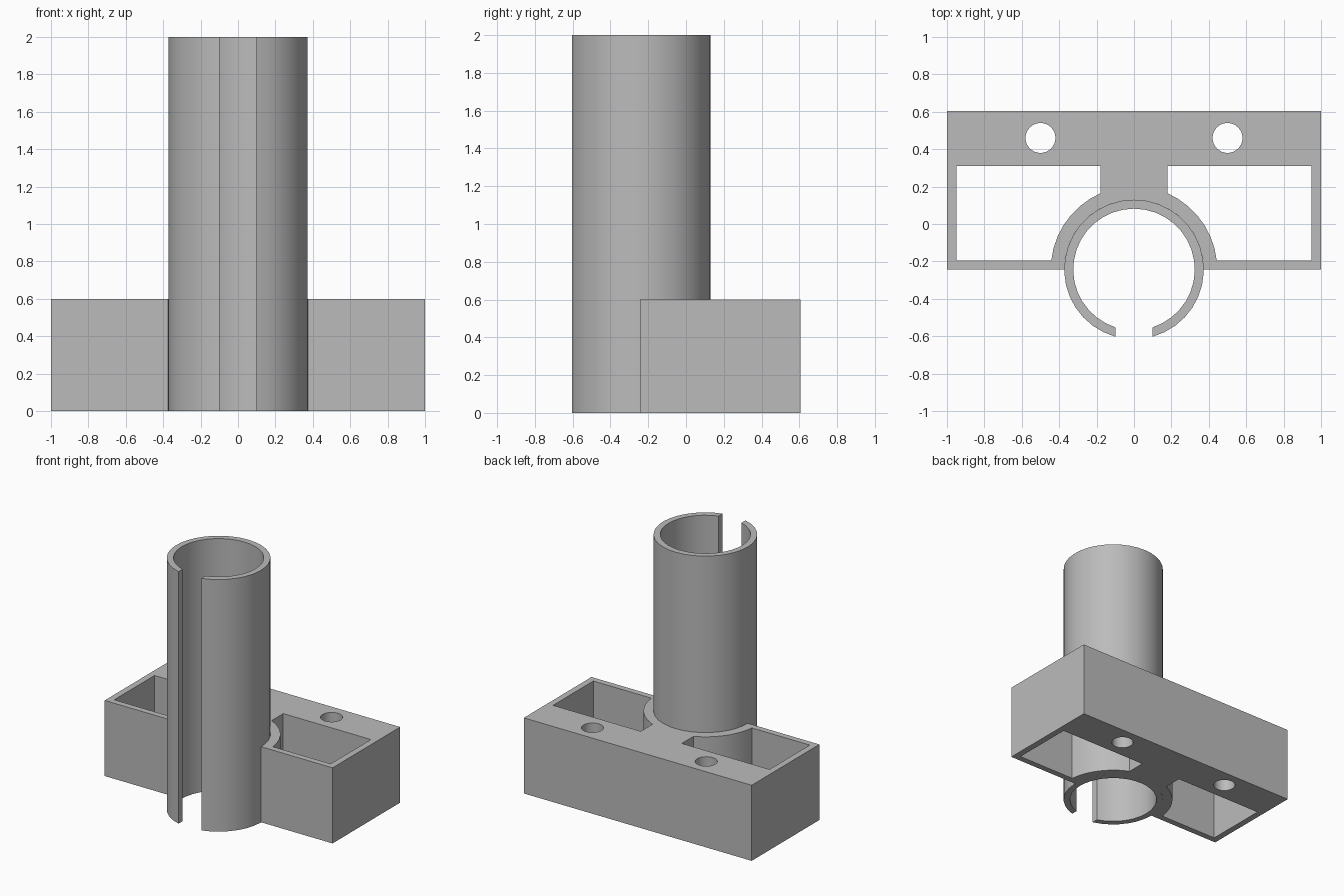
import bpy, bmesh
from math import sin, cos, asin, acos, pi, radians

cube = bpy.data.objects.get("Cube")
if cube:
    bpy.data.objects.remove(cube, do_unlink=True)

# Single plain grey
grey = bpy.data.materials.new("grey plastic")
grey.use_nodes = True
color = (0.5, 0.5, 0.5, 1)
grey.diffuse_color = color
grey.node_tree.nodes["Principled BSDF"].inputs["Base Color"].default_value = color

AXIS_Y = -0.243          # tube axis
OUTER, INNER, COLLAR = 0.373, 0.325, 0.445
BACK, POCKET_BACK, POCKET_FRONT = 0.605, 0.31, -0.195
WEB, SIDE, SLOT = 0.18, 0.95, 0.1


def arc(r, start, end, steps, cx=0, cy=AXIS_Y):
    angles = [start + (end - start) * i / steps for i in range(steps + 1)]
    return [(cx + r * cos(a), cy + r * sin(a)) for a in angles]


def extrude_outlines(name, outlines, height):
    """Fill closed outlines (inner ones become holes) and extrude upward."""
    bm = bmesh.new()
    edges = []
    for points in outlines:
        verts = [bm.verts.new((x, y, 0)) for x, y in points]
        edges += [bm.edges.new((v, verts[i - 1])) for i, v in enumerate(verts)]
    bmesh.ops.triangle_fill(bm, edges=edges, use_beauty=True)
    new = bmesh.ops.extrude_face_region(bm, geom=bm.faces[:])["geom"]
    top = [v for v in new if isinstance(v, bmesh.types.BMVert)]
    bmesh.ops.translate(bm, verts=top, vec=(0, 0, height))
    bmesh.ops.recalc_face_normals(bm, faces=bm.faces[:])
    mesh = bpy.data.meshes.new(name)
    bm.to_mesh(mesh)
    bm.free()
    mesh.materials.append(grey)
    obj = bpy.data.objects.new(name, mesh)
    bpy.context.collection.objects.link(obj)
    bpy.ops.object.select_all(action="DESELECT")
    obj.select_set(True)
    bpy.context.view_layer.objects.active = obj
    bpy.ops.object.shade_smooth_by_angle(angle=radians(30))
    return obj


# Mounting block: rounded front notch, two pockets and two screw holes
block = [(1, AXIS_Y), (1, BACK), (-1, BACK), (-1, AXIS_Y)] + arc(OUTER, pi, 0, 18)
pocket = [(WEB, POCKET_BACK), (SIDE, POCKET_BACK), (SIDE, POCKET_FRONT)]
pocket += arc(COLLAR, asin((POCKET_FRONT - AXIS_Y) / COLLAR), acos(WEB / COLLAR), 7)
hole = arc(0.08, 0, 2 * pi, 32, 0.5, 0.46)[:-1]
cutouts = [[(s * x, y) for x, y in shape] for shape in (pocket, hole) for s in (1, -1)]
extrude_outlines("mounting_block", [block] + cutouts, 0.6)

# Split tube with a slot down the front
half_out, half_in = asin(SLOT / OUTER), asin(SLOT / INNER)
front = -pi / 2
tube = arc(OUTER, front + half_out, front + 2 * pi - half_out, 32)
tube += arc(INNER, front + 2 * pi - half_in, front + half_in, 32)
extrude_outlines("split_tube", [tube], 2)
